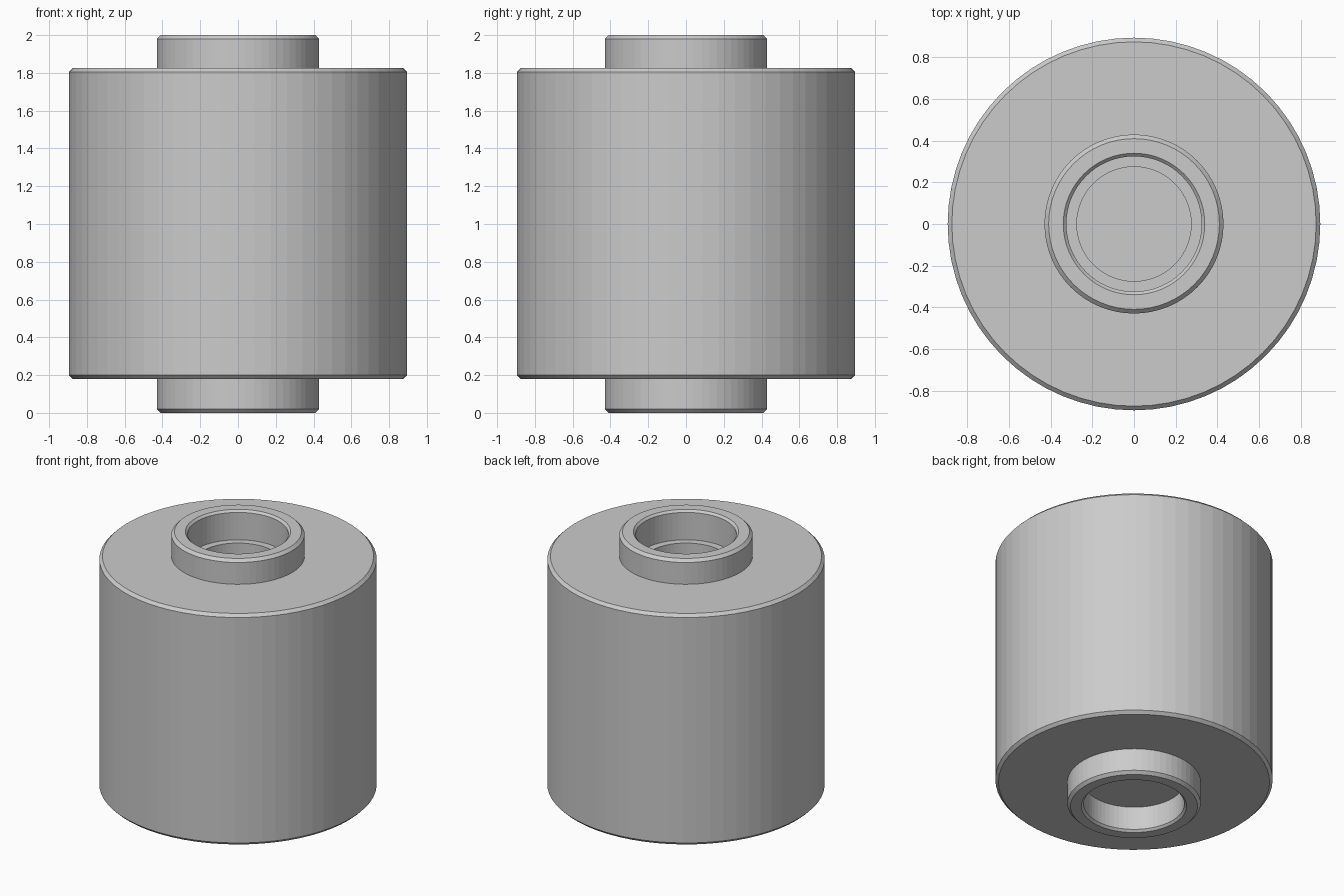
import bpy
import bmesh
import math
from mathutils import Vector

cube = bpy.data.objects.get("Cube")
if cube:
    bpy.data.objects.remove(cube, do_unlink=True)

SIDES = 64
DRUM_R, COLLAR_R, BORE_R, DEEP_R = 0.895, 0.43, 0.325, 0.275
DRUM_LOW, DRUM_HIGH, TOP = 0.18, 1.825, 2.0
C = 0.02       # outer chamfer
B = 0.015      # bore chamfer

metal = bpy.data.materials.new("plain grey")
metal.diffuse_color = (0.6, 0.6, 0.6, 1)
metal.use_nodes = True
metal.node_tree.nodes["Principled BSDF"].inputs["Base Color"].default_value = (0.6, 0.6, 0.6, 1)


def lathe(name, profile):
    """Turn a closed (radius, height) profile around the z axis."""
    bm = bmesh.new()
    verts = [bm.verts.new((r, 0, z)) for r, z in profile]
    edges = [bm.edges.new(pair) for pair in zip(verts, verts[1:])]
    bmesh.ops.spin(bm, geom=verts + edges, cent=Vector(), axis=Vector((0, 0, 1)),
                   angle=math.tau, steps=SIDES, use_duplicate=False)
    bmesh.ops.remove_doubles(bm, verts=bm.verts, dist=0.0005)
    bmesh.ops.recalc_face_normals(bm, faces=bm.faces)
    mesh = bpy.data.meshes.new(name)
    bm.to_mesh(mesh)
    bm.free()
    mesh.materials.append(metal)
    obj = bpy.data.objects.new(name, mesh)
    bpy.context.collection.objects.link(obj)
    return obj


# Stepped blind bore, entered through the upper collar
upper_bore = [(0, 0.25), (DEEP_R, 0.25), (DEEP_R, 1.79), (BORE_R, 1.79),
              (BORE_R, TOP - B), (BORE_R + B, TOP)]
# Upper collar, drum and lower collar, all with chamfered rims
outside = [(COLLAR_R - C, TOP), (COLLAR_R, TOP - C), (COLLAR_R, DRUM_HIGH),
           (DRUM_R - C, DRUM_HIGH), (DRUM_R, DRUM_HIGH - C),
           (DRUM_R, DRUM_LOW + C), (DRUM_R - C, DRUM_LOW),
           (COLLAR_R, DRUM_LOW), (COLLAR_R, C), (COLLAR_R - C, 0)]
# Shallow recess in the lower collar
lower_recess = [(BORE_R + B, 0), (BORE_R, B), (BORE_R, DRUM_LOW), (0, DRUM_LOW)]

lathe("roller_body", upper_bore + outside + lower_recess)
